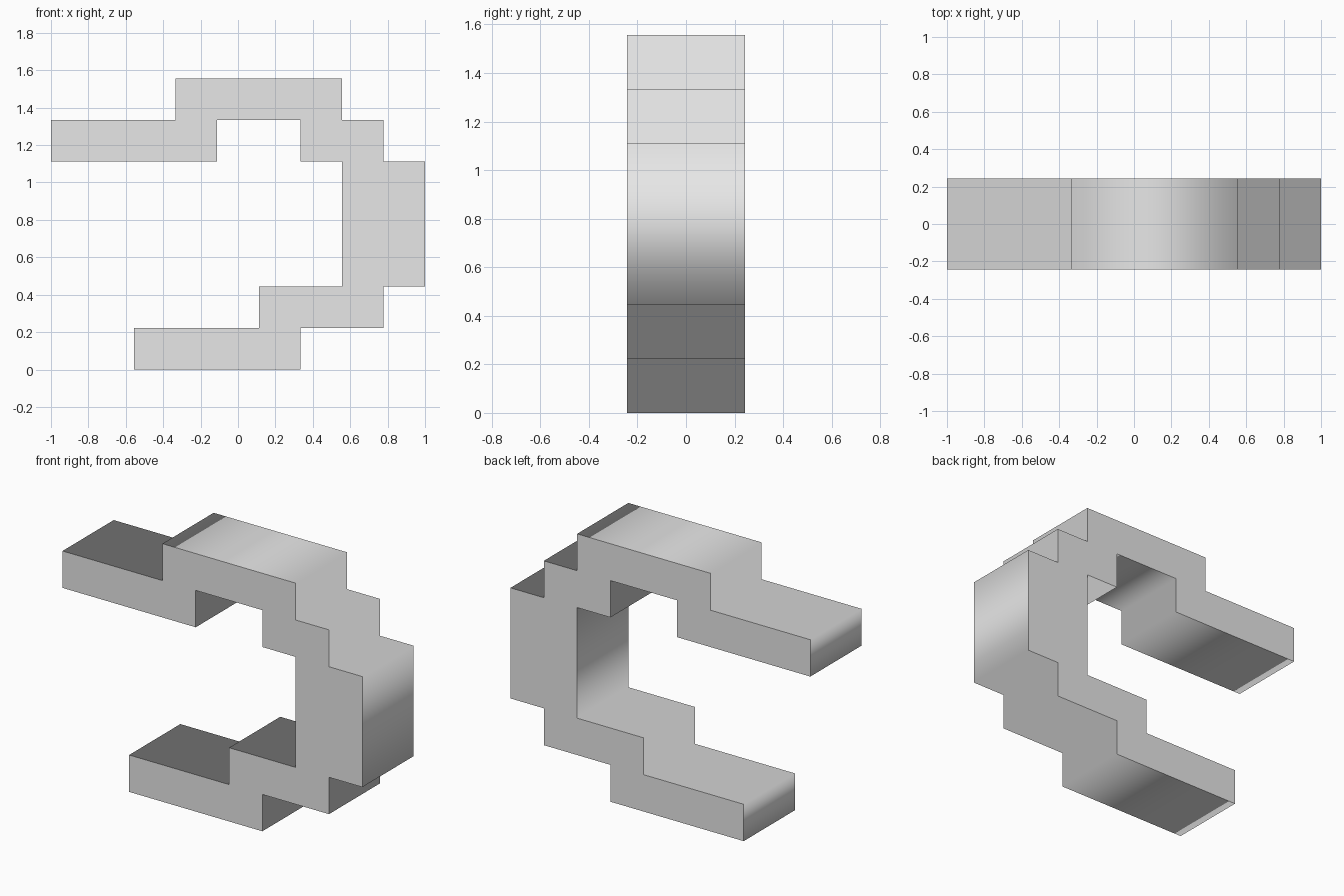
import bpy
import bmesh

# Remove the default cube
cube = bpy.data.objects.get("Cube")
if cube:
    bpy.data.objects.remove(cube, do_unlink=True)

UNIT = 2 / 9      # size of one step
HALF = 0.244      # half of the depth

# Plain light grey
grey = bpy.data.materials.new("light_grey")
grey.use_nodes = True
colour = (0.8, 0.8, 0.8, 1)
grey.diffuse_color = colour
grey.node_tree.nodes["Principled BSDF"].inputs["Base Color"].default_value = colour

# Stepped C outline in grid steps, counter-clockwise from the front
outline = [
    (2, 0), (6, 0), (6, 1), (8, 1), (8, 2), (9, 2), (9, 5), (8, 5),
    (8, 6), (7, 6), (7, 7), (3, 7), (3, 6), (0, 6), (0, 5),
    (4, 5), (4, 6), (6, 6), (6, 5), (7, 5), (7, 2), (5, 2), (5, 1), (2, 1),
]

# Front cap, extruded to the back
bm = bmesh.new()
front = bm.faces.new([bm.verts.new((x * UNIT - 1, -HALF, z * UNIT)) for x, z in outline])
result = bmesh.ops.extrude_face_region(bm, geom=[front], use_keep_orig=True)
moved = [v for v in result["geom"] if isinstance(v, bmesh.types.BMVert)]
bmesh.ops.translate(bm, vec=(0, 2 * HALF, 0), verts=moved)
bmesh.ops.recalc_face_normals(bm, faces=bm.faces)

# Smooth around the steps, sharp where they meet the flat caps
for face in bm.faces:
    face.smooth = True
for edge in bm.edges:
    edge.smooth = abs(edge.verts[0].co.y - edge.verts[1].co.y) > HALF

mesh = bpy.data.meshes.new("stepped_hook")
bm.to_mesh(mesh)
bm.free()
mesh.materials.append(grey)
hook = bpy.data.objects.new("stepped_hook", mesh)
bpy.context.collection.objects.link(hook)
